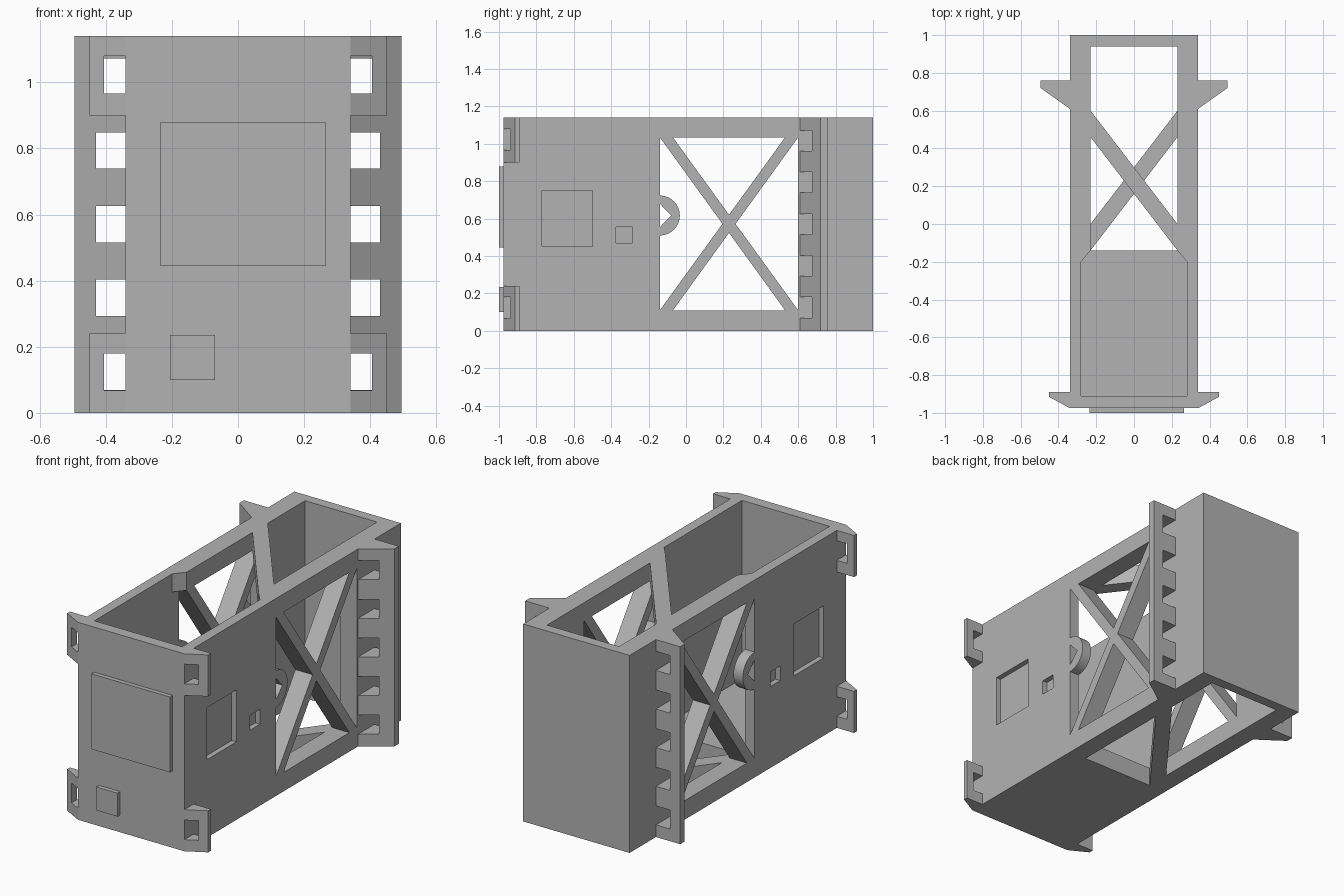
import bpy, bmesh, math

cube = bpy.data.objects.get("Cube")
if cube:
    bpy.data.objects.remove(cube, do_unlink=True)

grey = bpy.data.materials.new("plain grey")
grey.use_nodes = True
grey.diffuse_color = (0.45, 0.45, 0.45, 1)
grey.node_tree.nodes["Principled BSDF"].inputs["Base Color"].default_value = grey.diffuse_color

HEIGHT = 1.14
FLOOR, RAIL = 0.11, 1.035      # top of the bottom rails, bottom of the top rails
BAY0, BAY1 = -0.14, 0.60       # braced bay along y
WALL = 0.34                    # outer half width
INNER = 0.23                   # inner half width of the rear bay


def prism(name, points, low, high, axis):
    """Extrude a flat outline along one axis."""
    place = {"x": lambda a, b, t: (t, a, b),
             "y": lambda a, b, t: (a, t, b),
             "z": lambda a, b, t: (a, b, t)}[axis]
    bm = bmesh.new()
    near = [bm.verts.new(place(a, b, low)) for a, b in points]
    far = [bm.verts.new(place(a, b, high)) for a, b in points]
    bm.faces.new(near)
    bm.faces.new(far)
    for i in range(len(points)):
        j = (i + 1) % len(points)
        bm.faces.new((near[i], near[j], far[j], far[i]))
    bmesh.ops.recalc_face_normals(bm, faces=bm.faces)
    mesh = bpy.data.meshes.new(name)
    bm.to_mesh(mesh)
    bm.free()
    mesh.materials.append(grey)
    obj = bpy.data.objects.new(name, mesh)
    bpy.context.collection.objects.link(obj)
    return obj


def block(name, x, y, z):
    return prism(name, [(x[0], y[0]), (x[1], y[0]), (x[1], y[1]), (x[0], y[1])],
                 z[0], z[1], "z")


def cut(obj, cutters):
    """Subtract each cutter, then throw it away."""
    bpy.context.view_layer.objects.active = obj
    for cutter in cutters:
        mod = obj.modifiers.new("cut", "BOOLEAN")
        mod.operation = "DIFFERENCE"
        mod.solver = "EXACT"
        mod.object = cutter
        bpy.ops.object.modifier_apply(modifier=mod.name)
        bpy.data.objects.remove(cutter, do_unlink=True)


def mirrored(half):
    """Complete a half outline across x = 0."""
    return half + [(-x, y) for x, y in reversed(half)]


# Housing: open-topped box with a closed front compartment and an open rear bay
body = block("housing", (-WALL, WALL), (-0.975, 1.0), (0, HEIGHT))
cut(body, [
    prism("front_cavity", mirrored([(0.28, -0.91), (0.28, BAY0), (INNER, BAY0), (INNER, 0)]),
          FLOOR, RAIL, "z"),
    prism("mouth_cavity", mirrored([(0.28, -0.91), (0.28, -0.2), (INNER, BAY0), (INNER, 0)]),
          0.9, 1.3, "z"),
    block("rear_cavity", (-INNER, INNER), (BAY0, 0.94), (-0.1, 1.3)),
])

# Side windows: four triangles through both walls leave a crossed brace
bar = 0.07
mid_y, mid_z = (BAY0 + BAY1) / 2, (FLOOR + RAIL) / 2
slope = (RAIL - FLOOR) / (BAY1 - BAY0 - bar)
rise = slope * ((BAY1 - BAY0) / 2 - bar)
windows = [
    [(BAY0, FLOOR), (BAY0, RAIL), (mid_y - bar / 2, mid_z)],
    [(BAY1, FLOOR), (BAY1, RAIL), (mid_y + bar / 2, mid_z)],
    [(BAY0 + bar, RAIL), (BAY1 - bar, RAIL), (mid_y, RAIL - rise)],
    [(BAY0 + bar, FLOOR), (BAY1 - bar, FLOOR), (mid_y, FLOOR + rise)],
]
cut(body, [prism("window", tri, -0.6, 0.6, "x") for tri in windows])

# Shallow rectangular recesses on both sides
for s in (-1, 1):
    span = sorted((s * 0.31, s * 0.4))
    cut(body, [block("recess", span, (-0.77, -0.5), (0.45, 0.75)),
               block("small_recess", span, (-0.375, -0.285), (0.47, 0.555))])

# Diagonal braces across the top and, the other way, across the bottom
for name, s, z0, z1 in (("top_brace", 1, RAIL, HEIGHT), ("bottom_brace", -1, 0, FLOOR)):
    prism(name, [(-s * INNER, 0.46), (-s * INNER, BAY1), (s * INNER, 0), (s * INNER, BAY0)],
          z0, z1, "z")

# Plain raised plates on the front
block("front_plate", (-0.235, 0.265), (-1.0, -0.975), (0.445, 0.88))
block("front_square", (-0.205, -0.07), (-1.0, -0.975), (0.1, 0.235))

# Flanges, clips and cable loops, repeated on both sides
for s, side in ((1, "left"), (-1, "right")):
    # full-height rear flange with five slots
    flange = prism(side + "_rear_flange",
                   [(s * WALL, 0.76), (s * 0.495, 0.76), (s * 0.495, 0.72), (s * WALL, 0.61)],
                   0, HEIGHT, "z")
    cut(flange, [block("slot", sorted((s * 0.32, s * 0.43)), (0.5, 0.9),
                       (0.07 + 0.223 * i, 0.18 + 0.223 * i)) for i in range(5)])

    # front clips, one low and one high
    for level, z in (("lower", 0), ("upper", 0.9)):
        clip = prism(f"{side}_{level}_front_clip",
                     [(s * WALL, -0.89), (s * 0.45, -0.89), (s * 0.45, -0.915),
                      (s * WALL, -0.975)], z, z + 0.24, "z")
        cut(clip, [block("slot", sorted((s * 0.32, s * 0.405)), (-1.1, -0.8),
                         (z + 0.067, z + 0.18))])

    # half-round loop with a pointed hole
    arc = [(BAY0 + 0.107 * math.cos(a), 0.617 + 0.107 * math.sin(a))
           for a in (math.pi * (i / 16 - 0.5) for i in range(17))]
    hole = [(BAY0, 0.68), (-0.08, 0.617), (BAY0, 0.554)]
    loop = prism(side + "_loop", arc + hole, *sorted((s * 0.28, s * WALL)), "x")
    bpy.ops.object.select_all(action="DESELECT")
    loop.select_set(True)
    bpy.context.view_layer.objects.active = loop
    bpy.ops.object.shade_smooth_by_angle(angle=math.radians(30))
